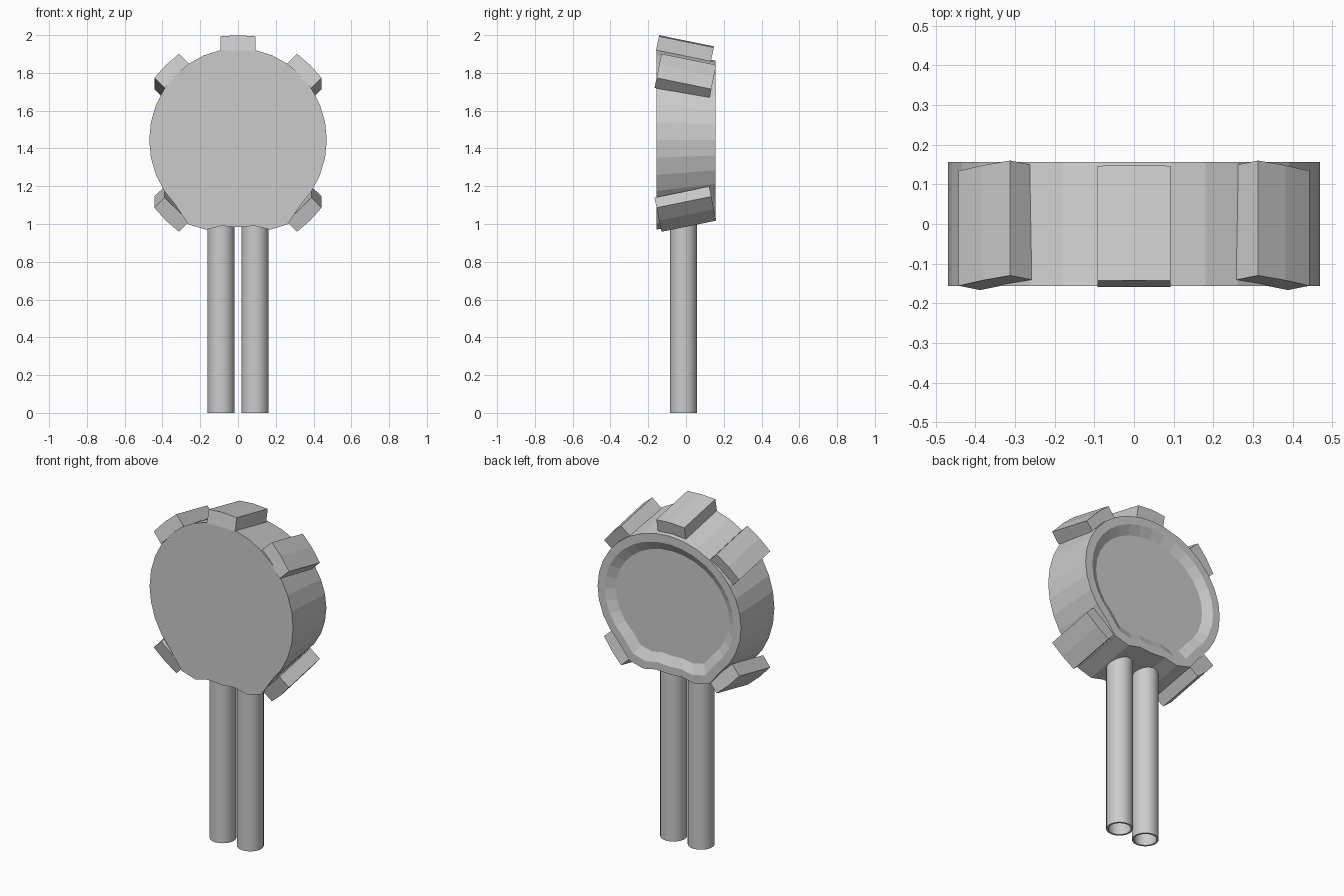
import bpy, bmesh, math
from mathutils import Matrix, Vector

if "Cube" in bpy.data.objects:
    bpy.data.objects.remove(bpy.data.objects["Cube"])

grey = bpy.data.materials.new("light_grey")
grey.use_nodes = True
grey.diffuse_color = (0.6, 0.6, 0.6, 1)
grey.node_tree.nodes["Principled BSDF"].inputs["Base Color"].default_value = (0.6, 0.6, 0.6, 1)


def finish(name, bm):
    bmesh.ops.recalc_face_normals(bm, faces=bm.faces)
    mesh = bpy.data.meshes.new(name)
    bm.to_mesh(mesh)
    bm.free()
    mesh.materials.append(grey)
    obj = bpy.data.objects.new(name, mesh)
    bpy.context.collection.objects.link(obj)
    return obj


def loft(bm, loops, cap_ends=True, closed=False):
    rings = [[bm.verts.new(p) for p in loop] for loop in loops]
    pairs = list(zip(rings, rings[1:]))
    if closed:
        pairs.append((rings[-1], rings[0]))
    for a, b in pairs:
        for i in range(len(a)):
            j = (i + 1) % len(a)
            bm.faces.new((a[i], a[j], b[j], b[i]))
    if cap_ends:
        bm.faces.new(rings[0])
        bm.faces.new(rings[-1])


# Head outline: a 32-sided oval with a wavy underside
SIDES, MID_Z = 32, 1.445
WAVE = {0: (0, -0.462), 1: (0.088, -0.455), 2: (0.17, -0.475), 3: (0.262, -0.447)}


def outline(y, sx, sz):
    points = []
    for i in range(SIDES):
        a = math.tau * i / SIDES
        x, z = 0.47 * math.sin(a), -0.485 * math.cos(a)
        step = min(i, SIDES - i)
        if step in WAVE:
            x, z = math.copysign(WAVE[step][0], x), WAVE[step][1]
        points.append((x * sx, y, MID_Z + z * sz))
    return points


# Head drum: flattened towards the back, with a raised rim around a sunken panel
bm = bmesh.new()
loft(bm, [outline(-0.156, 1, 1), outline(0.156, 1, 0.865),
          outline(0.156, 0.9, 0.765), outline(0.126, 0.79, 0.655)])
finish("head", bm)

# Raised tabs around the head, tilted to follow its slope
TILT = math.radians(11.5)
PROFILE = [(-0.092, -0.083), (0.092, -0.083), (0.092, -0.006), (0, 0), (-0.092, -0.006)]


def tab(name, x, z, angle, tilt):
    place = (Matrix.Translation((x, 0.003, z)) @ Matrix.Rotation(tilt, 4, "X")
             @ Matrix.Rotation(math.radians(angle), 4, "Y"))
    bm = bmesh.new()
    loft(bm, [[place @ Vector((u, y, w)) for u, w in PROFILE] for y in (-0.148, 0.148)])
    finish(name, bm)


tab("top_tab", 0, 1.97, 0, -TILT)
for side, s in (("left", 1), ("right", -1)):
    tab(side + "_upper_tab", s * 0.382, 1.812, s * 45, -TILT)
    tab(side + "_lower_tab", s * 0.382, 1.048, s * 135, TILT)

    # Hollow leg tube
    bm = bmesh.new()
    rings = [[(s * 0.09 + r * math.cos(math.tau * i / 32),
               -0.013 + r * math.sin(math.tau * i / 32), z) for i in range(32)]
             for r, z in ((0.072, 0), (0.072, 1.06), (0.061, 1.06), (0.061, 0))]
    loft(bm, rings, cap_ends=False, closed=True)
    leg = finish(side + "_leg", bm)
    bpy.ops.object.select_all(action="DESELECT")
    leg.select_set(True)
    bpy.context.view_layer.objects.active = leg
    bpy.ops.object.shade_smooth_by_angle(angle=math.radians(30))
